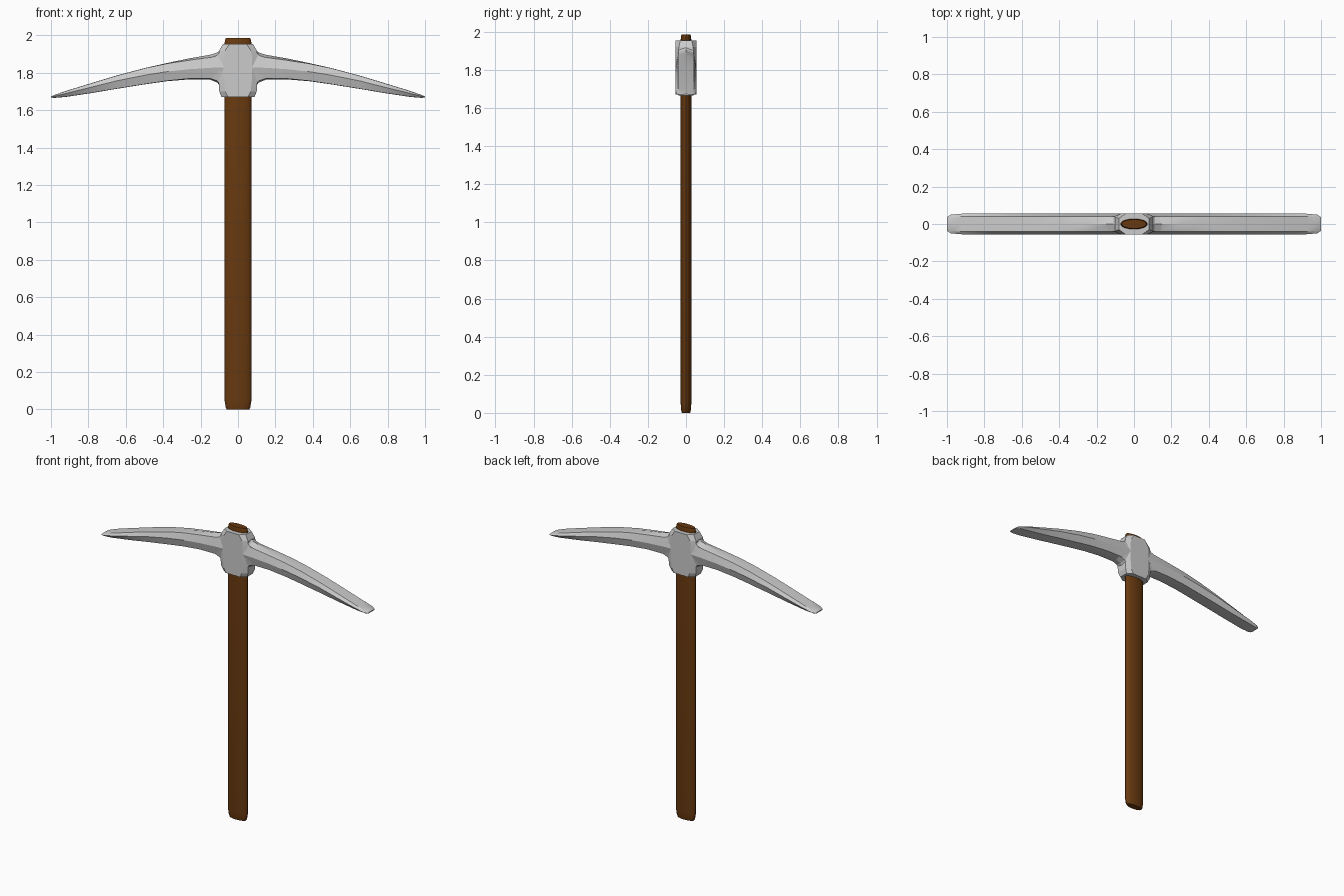
import bpy, bmesh, math

if "Cube" in bpy.data.objects:
    bpy.data.objects.remove(bpy.data.objects["Cube"])

wood = bpy.data.materials.new("brown_wood")
wood.diffuse_color = (0.14, 0.042, 0.005, 1)
wood.use_nodes = True
wood.node_tree.nodes["Principled BSDF"].inputs["Base Color"].default_value = wood.diffuse_color


def loft(name, rings, angle, material=None):
    """Skin a list of equal-length rings and cap both ends."""
    bm = bmesh.new()
    loops = [[bm.verts.new(p) for p in ring] for ring in rings]
    n = len(loops[0])
    for a, b in zip(loops, loops[1:]):
        for i in range(n):
            j = (i + 1) % n
            bm.faces.new((a[i], a[j], b[j], b[i]))
    bm.faces.new(loops[0])
    bm.faces.new(loops[-1])
    bmesh.ops.recalc_face_normals(bm, faces=bm.faces[:])
    mesh = bpy.data.meshes.new(name)
    bm.to_mesh(mesh)
    bm.free()
    obj = bpy.data.objects.new(name, mesh)
    bpy.context.collection.objects.link(obj)
    if material:
        mesh.materials.append(material)
    bpy.ops.object.select_all(action='DESELECT')
    obj.select_set(True)
    bpy.context.view_layer.objects.active = obj
    bpy.ops.object.shade_smooth_by_angle(angle=math.radians(angle))
    return obj


def oval(rx, ry, z, n=24):
    return [(rx * math.cos(2 * math.pi * i / n),
             ry * math.sin(2 * math.pi * i / n), z) for i in range(n)]


def octagon(rx, ry, cx, cy, z):
    quarter = [(rx, ry - cy), (rx - cx, ry)]
    right = quarter + [(-x, y) for x, y in reversed(quarter)]
    return [(x, y, z) for x, y in right + [(-x, -y) for x, y in right]]


# Oval wooden handle with softened ends
loft("handle", [oval(rx, ry, z) for rx, ry, z in [
    (0.060, 0.022, 0.0), (0.066, 0.025, 0.012), (0.072, 0.028, 0.05),
    (0.072, 0.028, 1.955), (0.070, 0.027, 1.972), (0.065, 0.024, 1.985)]], 35, wood)

# Faceted collar around the handle
loft("collar", [octagon(*r) for r in [
    (0.088, 0.055, 0.035, 0.025, 1.67), (0.100, 0.055, 0.032, 0.018, 1.70),
    (0.104, 0.055, 0.030, 0.014, 1.76), (0.104, 0.055, 0.030, 0.014, 1.89),
    (0.100, 0.055, 0.032, 0.018, 1.92), (0.080, 0.055, 0.035, 0.025, 1.955)]], 15)

# Curved double blade: x, ridge top, shoulder, middle, lower shoulder, bottom, half width
stations = [
    (0.00, 1.912, 1.892, 1.830, 1.772, 1.762, 0.055),
    (0.12, 1.901, 1.886, 1.828, 1.770, 1.763, 0.055),
    (0.26, 1.877, 1.867, 1.819, 1.769, 1.765, 0.055),
    (0.38, 1.852, 1.849, 1.806, 1.757, 1.755, 0.055),
    (0.50, 1.825, 1.824, 1.787, 1.739, 1.738, 0.055),
    (0.65, 1.785, 1.784, 1.757, 1.715, 1.714, 0.055),
    (0.78, 1.746, 1.745, 1.724, 1.693, 1.692, 0.055),
    (0.92, 1.703, 1.702, 1.690, 1.672, 1.671, 0.055),
    (0.98, 1.682, 1.681, 1.675, 1.666, 1.666, 0.050),
    (1.00, 1.673, 1.672, 1.670, 1.667, 1.667, 0.036)]


def blade_ring(side, x, top, shoulder, mid, low, bottom, w):
    pts = [(0, top), (w * 0.74, shoulder), (w, mid), (w * 0.74, low),
           (0, bottom), (-w * 0.74, low), (-w, mid), (-w * 0.74, shoulder)]
    return [(side * x, y, z) for y, z in pts]


rings = [blade_ring(-1, *s) for s in reversed(stations[1:])]
rings += [blade_ring(1, *s) for s in stations]
loft("blade", rings, 18)

# Flared roots where each blade meets the collar
for side, label in ((-1, "left"), (1, "right")):
    loft("blade_root_" + label, [
        blade_ring(side, 0.09, 1.925, 1.915, 1.828, 1.735, 1.725, 0.053),
        blade_ring(side, 0.112, 1.908, 1.893, 1.828, 1.757, 1.748, 0.053),
        blade_ring(side, 0.15, 1.896, 1.880, 1.828, 1.770, 1.764, 0.053)], 18)
